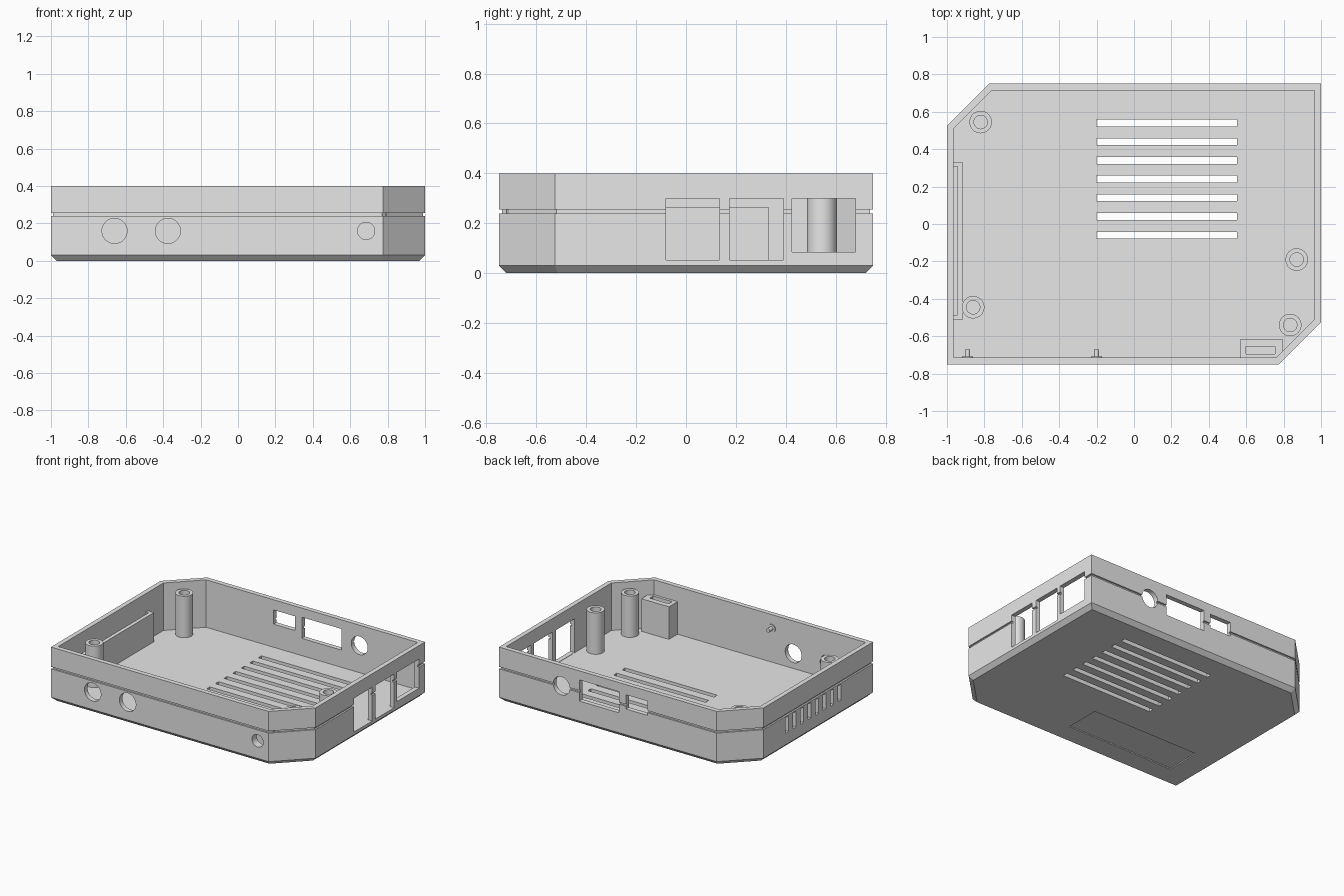
import bpy, bmesh, math
from mathutils import Matrix, Vector

if "Cube" in bpy.data.objects:
    bpy.data.objects.remove(bpy.data.objects["Cube"])

grey = bpy.data.materials.new("plain grey")
grey.diffuse_color = (0.8, 0.8, 0.8, 1)
grey.use_nodes = True
grey.node_tree.nodes["Principled BSDF"].inputs["Base Color"].default_value = grey.diffuse_color


def finish(bm, name):
    bmesh.ops.recalc_face_normals(bm, faces=bm.faces)
    me = bpy.data.meshes.new(name)
    bm.to_mesh(me)
    bm.free()
    me.materials.append(grey)
    ob = bpy.data.objects.new(name, me)
    bpy.context.collection.objects.link(ob)
    return ob


def loft(bm, rings):
    """Skin a stack of equal-length closed rings and cap both ends."""
    loops = [[bm.verts.new(p) for p in r] for r in rings]
    for a, b in zip(loops, loops[1:]):
        n = len(a)
        for i in range(n):
            bm.faces.new((a[i], a[(i + 1) % n], b[(i + 1) % n], b[i]))
    bm.faces.new(loops[0])
    bm.faces.new(loops[-1])


def box(bm, x0, x1, y0, y1, z0, z1):
    loft(bm, [[(x0, y0, z), (x1, y0, z), (x1, y1, z), (x0, y1, z)] for z in (z0, z1)])


def lathe(bm, profile, origin, along_y=False, n=40):
    """Revolve (radius, height) points about z, or about y."""
    m = Matrix.Translation(origin)
    if along_y:
        m = m @ Matrix.Rotation(-math.pi / 2, 4, 'X')
    loft(bm, [[m @ Vector((r * math.cos(2 * math.pi * i / n), r * math.sin(2 * math.pi * i / n), h))
               for i in range(n)] for r, h in profile])


def cut(ob, cutter):
    mod = ob.modifiers.new("cut", 'BOOLEAN')
    mod.operation = 'DIFFERENCE'
    mod.solver = 'EXACT'
    mod.object = cutter
    bpy.context.view_layer.objects.active = ob
    bpy.ops.object.modifier_apply(modifier=mod.name)


def smooth(ob):
    bpy.ops.object.select_all(action='DESELECT')
    ob.select_set(True)
    bpy.context.view_layer.objects.active = ob
    bpy.ops.object.shade_smooth_by_angle(angle=math.radians(30))


def outline(d, z):
    """Case outline with two clipped corners, moved inwards by d."""
    x, y, k = 1 - d, 0.75 - d, 0.414 * d
    half = [(-x, -y), (0.775 - k, -y), (x, -0.525 + k)]
    return [(a, b, z) for a, b in half + [(-a, -b) for a, b in half]]


# Case shell: bevelled base, seam groove, open top and flat floor
bm = bmesh.new()
loft(bm, [outline(d, z) for d, z in [
    (0.03, 0), (0, 0.03), (0, 0.24), (0.012, 0.24), (0.012, 0.255),
    (0, 0.255), (0, 0.4), (0.035, 0.4), (0.035, 0.05)]])
shell = finish(bm, "case_shell")

# Openings in the walls and floor
bm = bmesh.new()
for y0, y1, z0 in [(-0.08, 0.135, 0.052), (0.175, 0.39, 0.052), (0.425, 0.68, 0.085)]:
    box(bm, 0.94, 1.05, y0, y1, z0, 0.3)                      # right ports
box(bm, 0.02, 0.345, 0.68, 0.8, 0.177, 0.333)                 # back ports
box(bm, -0.21, -0.035, 0.68, 0.8, 0.22, 0.325)
lathe(bm, [(0.067, 0), (0.067, 0.12)], (0.49, 0.68, 0.25), True)
for x in (-0.66, -0.375):                                     # front round holes
    lathe(bm, [(0.067, 0), (0.067, 0.12)], (x, -0.8, 0.16), True)
for i in range(8):                                            # left vents
    y = 0.25 - i * 0.0873
    box(bm, -1.05, -0.95, y - 0.018, y + 0.018, 0.115, 0.23)
for i in range(7):                                            # floor vents
    y = 0.54 - i * 0.1
    box(bm, -0.2, 0.55, y - 0.018, y + 0.018, -0.05, 0.1)
box(bm, -0.8, 0.08, -0.575, -0.31, -0.05, 0.008)              # label recess
openings = finish(bm, "openings_cutter")
cut(shell, openings)

# Small front hole runs through the wall into the holder
bm = bmesh.new()
lathe(bm, [(0.046, 0), (0.046, 0.13)], (0.685, -0.8, 0.16), True)
hole = finish(bm, "small_hole_cutter")
cut(shell, hole)

# Slotted holder in the front corner
bm = bmesh.new()
box(bm, 0.57, 0.795, -0.72, -0.615, 0.045, 0.29)
holder = finish(bm, "corner_holder")
bm = bmesh.new()
box(bm, 0.6, 0.755, -0.695, -0.655, 0.09, 0.35)
slot = finish(bm, "holder_slot_cutter")
cut(holder, slot)
cut(holder, hole)
for c in (openings, hole, slot):
    bpy.data.objects.remove(c)

# Screw posts with blind holes
for i, (x, y) in enumerate([(-0.82, 0.545), (-0.86, -0.445), (0.87, -0.19), (0.835, -0.54)]):
    bm = bmesh.new()
    lathe(bm, [(0.06, 0.045), (0.06, 0.355), (0.036, 0.355), (0.036, 0.1)], (x, y, 0))
    smooth(finish(bm, f"screw_post_{i + 1}"))

# Guard plate standing off the vented left wall
bm = bmesh.new()
loft(bm, [[(x, y, z) for x, y in [
    (-0.97, -0.51), (-0.915, -0.51), (-0.915, 0.33), (-0.97, 0.33),
    (-0.97, 0.308), (-0.943, 0.308), (-0.943, -0.487), (-0.97, -0.487)]]
    for z in (0.045, 0.265)])
finish(bm, "vent_guard")

# Locating pins on the inside of the front wall
for i, x in enumerate((-0.89, -0.2)):
    bm = bmesh.new()
    lathe(bm, [(0.03, -0.003), (0.03, 0.007), (0.014, 0.007), (0.014, 0.045)],
          (x, -0.715, 0.3), True, 24)
    smooth(finish(bm, f"wall_pin_{i + 1}"))

smooth(shell)
smooth(holder)
